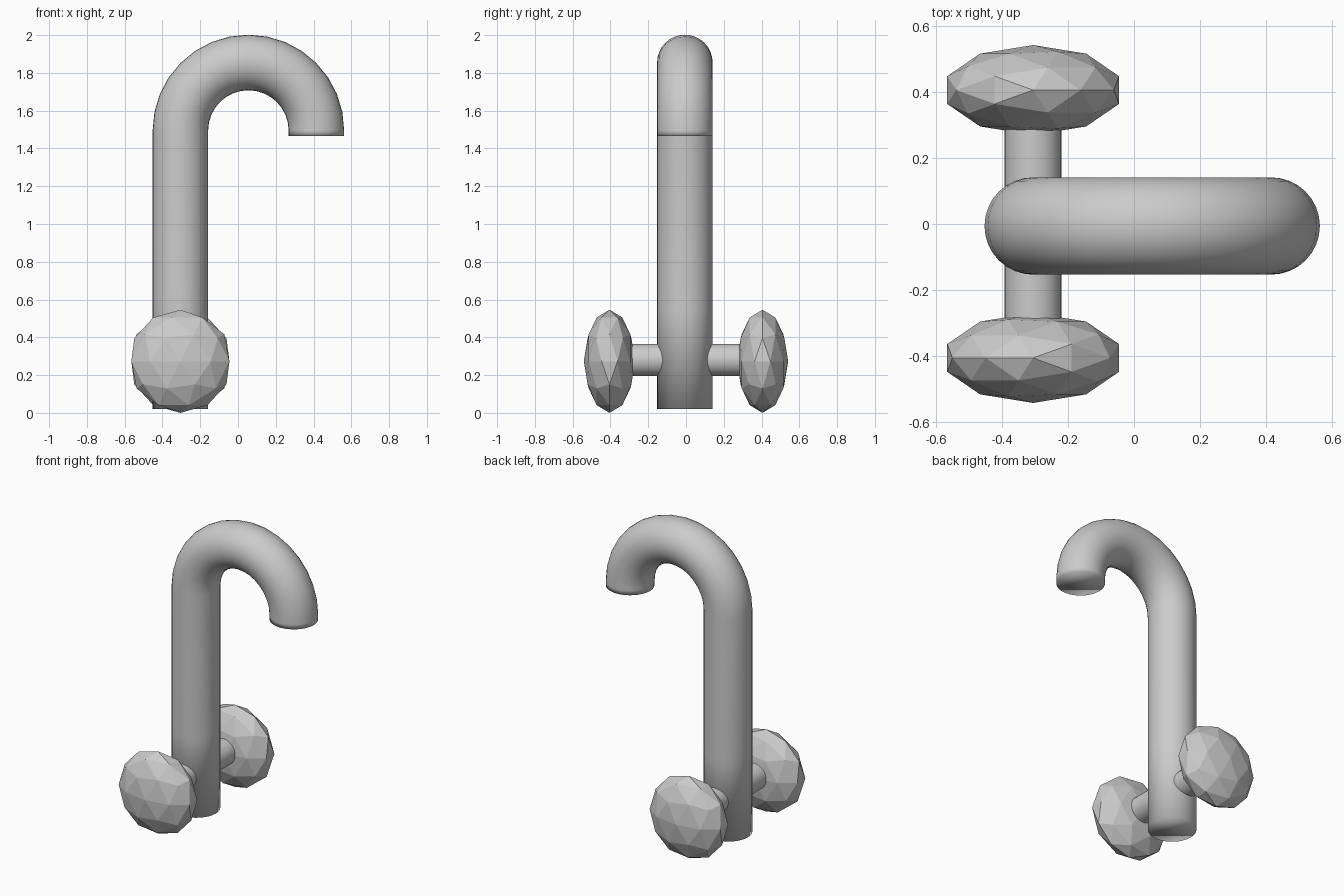
import bpy, bmesh
from math import sin, cos, pi

if "Cube" in bpy.data.objects:
    bpy.data.objects.remove(bpy.data.objects["Cube"])

PIPE_X, PIPE_Y, PIPE_R = -0.305, -0.006, 0.147
BEND_X, BEND_Z, BEND_R = 0.055, 1.495, 0.36
KNOB_Z, SIDES, BEND_STEPS = 0.273, 32, 16


def make_object(name, bm, smooth):
    bmesh.ops.recalc_face_normals(bm, faces=bm.faces)
    mesh = bpy.data.meshes.new(name)
    bm.to_mesh(mesh)
    bm.free()
    for p in mesh.polygons:
        p.use_smooth = smooth
    obj = bpy.data.objects.new(name, mesh)
    bpy.context.collection.objects.link(obj)
    return obj


# Spout pipe: rings swept up the riser, round the half-circle bend, and down the lip
# each station is (x, z, angle of the ring's outward direction)
stations = [(PIPE_X, 0.02, pi), (PIPE_X, 0.55, pi)]
for i in range(BEND_STEPS + 1):
    a = pi * (1 - i / BEND_STEPS)
    stations.append((BEND_X + BEND_R * cos(a), BEND_Z + BEND_R * sin(a), a))
stations.append((BEND_X + BEND_R, 1.465, 0))

bm = bmesh.new()
rings = []
for x, z, a in stations:
    ring = []
    for k in range(SIDES):
        t = 2 * pi * k / SIDES
        r = PIPE_R * cos(t)
        ring.append(bm.verts.new((x + r * cos(a), PIPE_Y + PIPE_R * sin(t), z + r * sin(a))))
    rings.append(ring)
for lo, hi in zip(rings, rings[1:]):
    for k in range(SIDES):
        n = (k + 1) % SIDES
        bm.faces.new((lo[k], lo[n], hi[n], hi[k]))
bm.faces.new(rings[0])
bm.faces.new(rings[-1])
make_object("spout_pipe", bm, True)

# Handle stem: one rod through the riser, joining both knobs
bm = bmesh.new()
bmesh.ops.create_cone(bm, cap_ends=True, segments=SIDES, radius1=0.086, radius2=0.086, depth=0.72)
stem = make_object("handle_stem", bm, True)
stem.location = (PIPE_X, 0, KNOB_Z + 0.007)
stem.rotation_euler = (pi / 2, 0, 0)
bpy.context.view_layer.objects.active = stem
stem.select_set(True)
bpy.ops.object.shade_smooth_by_angle()

# Faceted knobs: flattened icospheres, the front one turned half round
for name, y, turn in (("back_knob", 0.405, 0), ("front_knob", -0.405, pi)):
    bm = bmesh.new()
    bmesh.ops.create_icosphere(bm, subdivisions=2, radius=1)
    knob = make_object(name, bm, False)
    knob.scale = (0.273, 0.136, 0.273)
    knob.location = (PIPE_X, y, KNOB_Z)
    knob.rotation_euler = (0, 0, turn)
